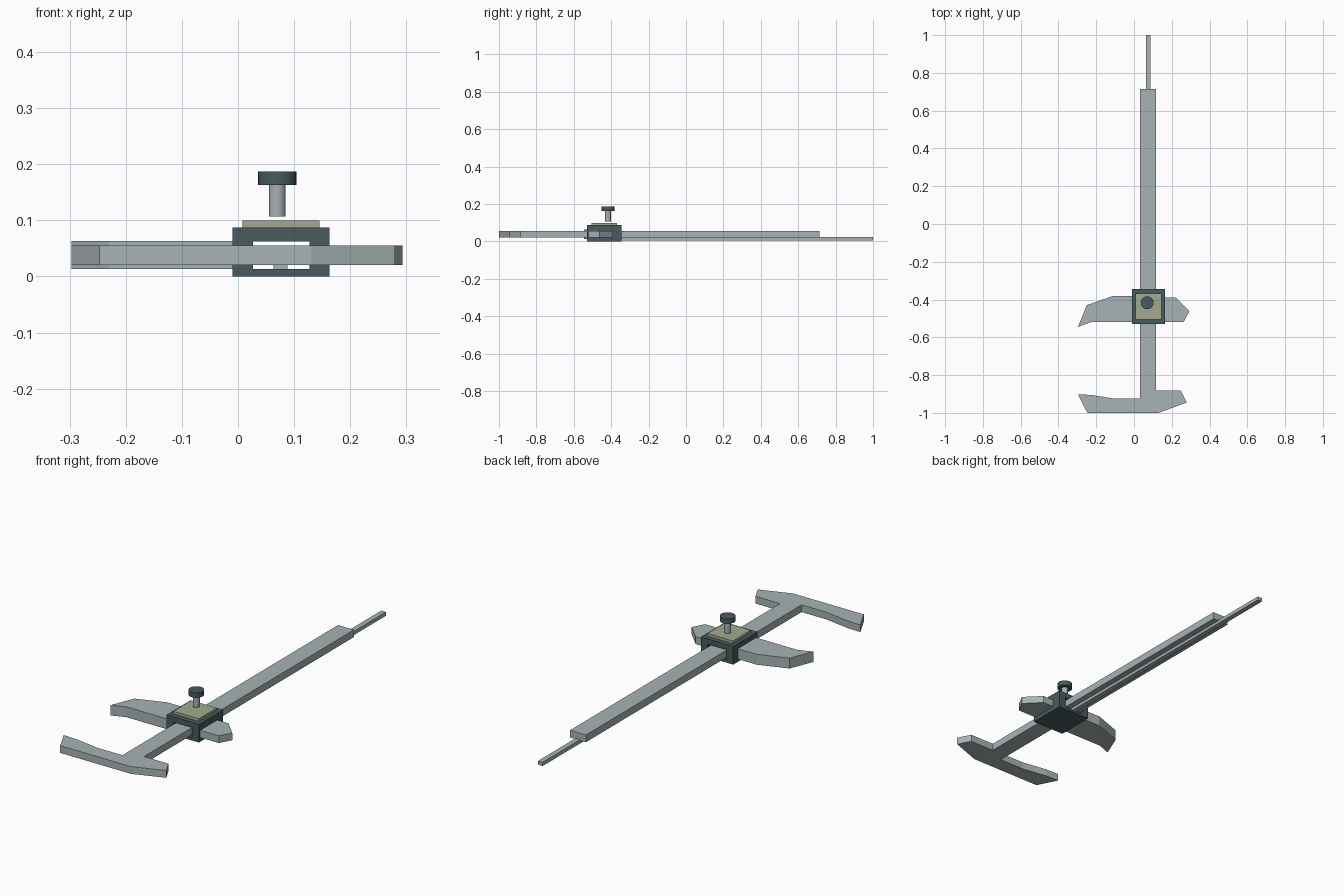
import bpy, bmesh, math

if "Cube" in bpy.data.objects:
    bpy.data.objects.remove(bpy.data.objects["Cube"])


def material(name, rgb):
    m = bpy.data.materials.new(name)
    m.diffuse_color = (*rgb, 1)
    m.use_nodes = True
    m.node_tree.nodes["Principled BSDF"].inputs["Base Color"].default_value = m.diffuse_color
    return m


STEEL = material("steel grey", (0.39, 0.45, 0.46))
DARK = material("dark slate", (0.065, 0.105, 0.11))
PALE = material("pale olive", (0.36, 0.40, 0.28))


def prism(name, points, depth, mat, place):
    """Extrude a 2D outline by depth; place maps (u, v, w) to x, y, z."""
    bm = bmesh.new()
    face = bm.faces.new([bm.verts.new(place(u, v, 0)) for u, v in points])
    ext = bmesh.ops.extrude_face_region(bm, geom=[face])
    end = place(0, 0, depth)
    start = place(0, 0, 0)
    shift = [b - a for a, b in zip(start, end)]
    verts = [g for g in ext["geom"] if isinstance(g, bmesh.types.BMVert)]
    bmesh.ops.translate(bm, verts=verts, vec=shift)
    bmesh.ops.recalc_face_normals(bm, faces=bm.faces)
    me = bpy.data.meshes.new(name)
    bm.to_mesh(me)
    bm.free()
    me.materials.append(mat)
    ob = bpy.data.objects.new(name, me)
    bpy.context.collection.objects.link(ob)
    return ob


def slab(name, points, z0, z1, mat):
    return prism(name, points, z1 - z0, mat, lambda u, v, w: (u, v, z0 + w))


def box(name, x0, x1, y0, y1, z0, z1, mat):
    return slab(name, [(x0, y0), (x1, y0), (x1, y1), (x0, y1)], z0, z1, mat)


def cylinder(name, x, y, r, z0, z1, mat):
    bpy.ops.mesh.primitive_cylinder_add(vertices=32, radius=r, depth=z1 - z0,
                                        location=(x, y, (z0 + z1) / 2))
    ob = bpy.context.object
    ob.name = name
    ob.data.materials.append(mat)
    bpy.ops.object.shade_smooth_by_angle(angle=math.radians(40))


# Long beam in one piece with the fixed jaws
slab("beam_and_fixed_jaws", [
    (-0.297, -0.902), (-0.247, -1), (0.13, -1), (0.28, -0.945),
    (0.247, -0.882), (0.117, -0.882), (0.117, 0.715), (0.032, 0.715),
    (0.032, -0.925), (-0.10, -0.925), (-0.225, -0.905)], 0.02, 0.055, STEEL)

# Thin depth rod under the beam
box("depth_rod", 0.063, 0.088, -0.44, 1.0, 0.006, 0.024, STEEL)

# Sliding frame: a rectangular ring around the beam, as one outline with a seam
Y0, Y1 = -0.53, -0.345
X0, X1, H0, H1 = -0.01, 0.163, 0.027, 0.127
outer = [(X0, 0), (X1, 0), (X1, 0.087), (X0, 0.087)]
inner = [(H0, 0.013), (H1, 0.013), (H1, 0.062), (H0, 0.062)]
bm = bmesh.new()
rings = [[bm.verts.new((x, y, z)) for x, z in ring]
         for y in (Y0, Y1) for ring in (outer, inner)]
for a, b in ((0, 1), (2, 3), (0, 2), (1, 3)):
    for i in range(4):
        j = (i + 1) % 4
        bm.faces.new((rings[a][i], rings[a][j], rings[b][j], rings[b][i]))
bmesh.ops.recalc_face_normals(bm, faces=bm.faces)
mesh = bpy.data.meshes.new("sliding_frame")
bm.to_mesh(mesh)
bm.free()
mesh.materials.append(DARK)
bpy.context.collection.objects.link(bpy.data.objects.new("sliding_frame", mesh))

# Sliding jaws on both sides of the frame
slab("large_sliding_jaw", [
    (-0.297, -0.545), (-0.23, -0.52), (-0.005, -0.52), (-0.005, -0.38),
    (-0.11, -0.38), (-0.25, -0.43)], 0.013, 0.063, STEEL)
slab("small_sliding_jaw", [
    (0.158, -0.52), (0.262, -0.52), (0.293, -0.462), (0.222, -0.39),
    (0.158, -0.39)], 0.02, 0.055, STEEL)

# Scale plate and locking screw
box("scale_plate", 0.008, 0.145, -0.505, -0.368, 0.087, 0.1, PALE)
cylinder("screw_shaft", 0.07, -0.417, 0.015, 0.107, 0.163, STEEL)
cylinder("screw_knob", 0.07, -0.417, 0.034, 0.163, 0.187, DARK)
